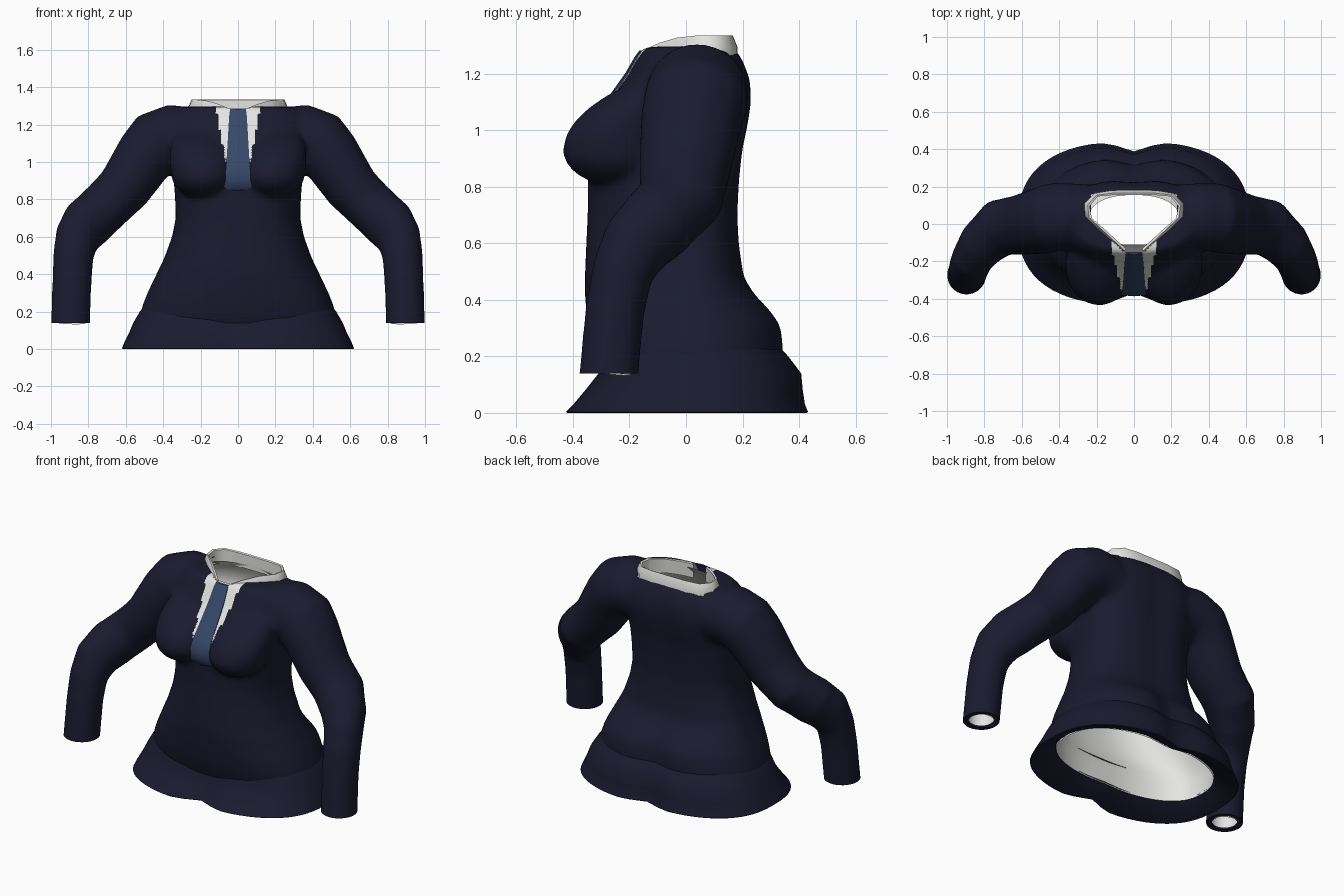
import bpy, bmesh, math
from mathutils import Vector
from mathutils.bvhtree import BVHTree

if "Cube" in bpy.data.objects:
    bpy.data.objects.remove(bpy.data.objects["Cube"])


def material(name, rgb):
    m = bpy.data.materials.new(name)
    m.diffuse_color = (*rgb, 1)
    m.use_nodes = True
    m.node_tree.nodes["Principled BSDF"].inputs["Base Color"].default_value = m.diffuse_color
    return m


NAVY = material("navy cloth", (0.0105, 0.0105, 0.029))
WHITE = material("white shirt", (0.78, 0.78, 0.76))
BLUE = material("blue tie", (0.036, 0.065, 0.14))


def add_object(name, bm, mats, angle=40, flip=False):
    bmesh.ops.recalc_face_normals(bm, faces=bm.faces)
    if flip:
        bmesh.ops.reverse_faces(bm, faces=bm.faces)
    me = bpy.data.meshes.new(name)
    bm.to_mesh(me)
    bm.free()
    for m in mats:
        me.materials.append(m)
    for p in me.polygons:
        p.use_smooth = True
    me.set_sharp_from_angle(angle=math.radians(angle))
    ob = bpy.data.objects.new(name, me)
    bpy.context.collection.objects.link(ob)
    return ob


def loft(bm, rings, closed=True, caps=False):
    rows = [[bm.verts.new(p) for p in r] for r in rings]
    n = len(rows[0])
    for a, b in zip(rows, rows[1:]):
        for i in range(n if closed else n - 1):
            j = (i + 1) % n
            bm.faces.new((a[i], a[j], b[j], b[i]))
    if caps:
        bm.faces.new(rows[0])
        bm.faces.new(rows[-1])


def body_ring(z, w, f, b, nf=0.0, nb=0.0, e=2.4, n=64):
    """Rounded cross-section with separate front/back depth and centre grooves."""
    pts = []
    for i in range(n):
        a = 2 * math.pi * i / n
        c, s = math.cos(a), math.sin(a)
        x = w * math.copysign(abs(c) ** (2 / e), c)
        y = abs(s) ** (2 / e) * (b if s > 0 else -f)
        y *= 1 - (nb if s > 0 else nf) * math.exp(-(x / 0.1) ** 2)
        pts.append((x, y, z))
    return pts


# Torso profile: height, half width, front depth, back depth, back groove
TORSO = [
    (0.08, .505, .285, .335, .10), (0.17, .528, .32, .352, .10),
    (0.24, .508, .338, .357, .12), (0.31, .48, .348, .348, .12),
    (0.36, .455, .353, .312, .10), (0.42, .427, .358, .25, .05),
    (0.48, .397, .358, .21, .04), (0.60, .353, .353, .195, .06),
    (0.70, .333, .348, .192, .08), (0.82, .337, .348, .198, .08),
    (0.93, .347, .348, .21, .08), (1.02, .36, .335, .23, .08),
    (1.10, .38, .28, .242, .08), (1.18, .38, .218, .236, .06),
    (1.25, .36, .178, .205, .03), (1.296, .30, .15, .168, 0)]

# Sleeve path: centre, radius in plane, sideways radius, heading in degrees
SLEEVE = [
    (.22, .04, 1.12, .168, .17, 0), (.36, .04, 1.134, .174, .18, 0),
    (.435, .035, 1.105, .174, .184, 0), (.49, .02, 1.04, .162, .18, 0),
    (.61, -.005, .86, .145, .162, 0), (.715, -.02, .757, .138, .155, 14),
    (.81, -.105, .668, .143, .13, 38), (.86, -.178, .595, .132, .112, 52),
    (.88, -.225, .50, .11, .108, 52), (.888, -.252, .36, .105, .105, 52),
    (.895, -.273, .14, .105, .105, 52), (.898, -.278, .08, .105, .105, 52)]


def sleeve_rings(side, inset=0.0):
    rings = []
    for i, (x, y, z, r, d, h) in enumerate(SLEEVE):
        a, b = SLEEVE[max(i - 1, 0)], SLEEVE[min(i + 1, len(SLEEVE) - 1)]
        k = 1 if h else .7
        t = Vector((b[0] - a[0], (b[1] - a[1]) * k, b[2] - a[2])).normalized()
        h = math.radians(h)
        u = Vector((math.sin(h), math.cos(h), 0)).cross(t).normalized()
        v = t.cross(u)
        ring = []
        for k in range(28):
            q = 2 * math.pi * k / 28
            p = (Vector((x, y, z)) + u * (r - inset) * math.cos(q)
                 + v * (d - inset) * math.sin(q))
            ring.append((p.x * side, p.y, p.z))
        rings.append(ring)
    return rings


# Jacket: torso, bust and sleeves fused into one soft surface
bm = bmesh.new()
loft(bm, [body_ring(z, w, f, b, 0, nb) for z, w, f, b, nb in TORSO], caps=True)
for side in (-1, 1):
    loft(bm, sleeve_rings(side), caps=True)
    geo = bmesh.ops.create_uvsphere(bm, u_segments=28, v_segments=18, radius=1)
    for v in geo["verts"]:
        x, y, z = v.co
        # The upper half is drawn out into a slope towards the shoulder
        up = max(z, 0)
        v.co = (side * (.185 + .03 * up) + x * (.172 + .03 * up),
                -.25 + y * .187 + .27 * up * up,
                .93 + z * (.30 if z > 0 else .125))
source = add_object("jacket_source", bm, [NAVY])
rm = source.modifiers.new("fuse", 'REMESH')
rm.mode = 'VOXEL'
rm.voxel_size = 0.014
sm = source.modifiers.new("soften", 'SMOOTH')
sm.factor, sm.iterations = 0.5, 16
fused = bpy.data.meshes.new_from_object(
    source.evaluated_get(bpy.context.evaluated_depsgraph_get()))
bpy.data.objects.remove(source)

bm = bmesh.new()
bm.from_mesh(fused)
bpy.data.meshes.remove(fused)
tree = BVHTree.FromBMesh(bm)
# Open the cuffs and waist
bmesh.ops.bisect_plane(bm, geom=bm.verts[:] + bm.edges[:] + bm.faces[:],
                       plane_co=(0, 0, .14), plane_no=(0, 0, -1), clear_outer=True)


def in_neck(c):
    if c.z < 1.2 or not -.15 < c.y < .155:
        return False
    return abs(c.x) < min(.235, .045 + (c.y + .15) * 1.12)


bmesh.ops.delete(bm, geom=[f for f in bm.faces if in_neck(f.calc_center_median())],
                 context='FACES')
# Shirt front showing between the wavy lapels
for f in bm.faces:
    c = f.calc_center_median()
    half = .058 + .06 * (c.z - .98) / .3 + .005 * math.sin(c.z * 75)
    f.material_index = int(c.z > .98 and c.y < -.08 and abs(c.x) < half)
add_object("jacket", bm, [NAVY, WHITE], 60)

# Flared hem with a dark turned-under edge
bm = bmesh.new()
loft(bm, [body_ring(*r, 2.55) for r in (
    (.235, .495, .29, .34, 0, .10), (.20, .525, .308, .372, .02, .10),
    (.14, .56, .315, .418, .04, .11), (.08, .585, .365, .423, .10, .11),
    (.03, .610, .408, .430, .14, .11), (.004, .62, .434, .441, .15, .12),
    (0, .615, .430, .437, .15, .12), (.02, .56, .34, .37, .12, .10),
    (.07, .50, .27, .30, .04, .08))])
add_object("hem", bm, [NAVY])

# Shirt lining, open at the waist and neck
bm = bmesh.new()
rings = [body_ring(.06, .50, .272, .302, .04, .08)]
rings += [body_ring(z, w * .96, f * (.87 if z < .3 else .95), b * .94, 0, nb)
          for z, w, f, b, nb in TORSO[1:-2]]
rings += [body_ring(1.24, .30, .13, .165), body_ring(1.27, .25, .11, .155)]
loft(bm, rings)
add_object("shirt_lining", bm, [WHITE], 60, flip=True)

# Collar: outer xy, inner xy, top height, for the right half from the back
HALF = [(0, .182, 0, .155, 1.335), (.12, .18, .11, .155, 1.335),
        (.21, .165, .195, .147, 1.335), (.265, .11, .237, .095, 1.335),
        (.262, .04, .225, .03, 1.335), (.19, -.035, .155, -.03, 1.328),
        (.12, -.105, .095, -.085, 1.31), (.062, -.158, .042, -.132, 1.288)]
COLLAR = [(-a, b, -c, d, z) for a, b, c, d, z in HALF[:0:-1]] + HALF
bm = bmesh.new()
loft(bm, [[(a, b, z - .085) for a, b, c, d, z in COLLAR],
          [(a, b, z - .04) for a, b, c, d, z in COLLAR],
          [(a * .4 + c * .6, b * .4 + d * .6, z) for a, b, c, d, z in COLLAR],
          [(c, d, z - .004) for a, b, c, d, z in COLLAR],
          [(c, d, z - .09) for a, b, c, d, z in COLLAR]], closed=False)
add_object("collar", bm, [WHITE], 50)

# Tie lying along the shirt front: height, half width
rows = []
for z, w in ((1.283, .042), (1.26, .046), (1.2, .05), (1.13, .054), (1.06, .058),
             (1.0, .062), (.95, .066), (.895, .068), (.87, .076), (.855, .06)):
    hits = [tree.ray_cast(Vector((x, -1, z)), Vector((0, 1, 0)))[0]
            for x in (-w, -w / 2, 0, w / 2, w)]
    y = min([h.y for h in hits if h] + [-.145]) - .004
    mid = .018 if z < .86 else 0
    rows.append([(-w, y, z), (0, y - .006, z - mid * .4), (w, y, z),
                 (w, y + .008, z), (-w, y + .008, z)])
bm = bmesh.new()
loft(bm, rows, caps=True)
add_object("tie", bm, [BLUE], 40)

# Shirt sleeves inside the jacket, and the dark cuff rims
for side, label in ((-1, "left"), (1, "right")):
    bm = bmesh.new()
    loft(bm, sleeve_rings(side, .026)[3:-1])
    add_object(label + "_shirt_sleeve", bm, [WHITE], 60, flip=True)
    bm = bmesh.new()
    loft(bm, [[(side * .895 + r * math.cos(k * math.pi / 14),
                -.273 + r * math.sin(k * math.pi / 14), z) for k in range(28)]
              for r, z in ((.102, .15), (.102, .139), (.072, .139), (.072, .15))])
    add_object(label + "_cuff", bm, [NAVY], 30)
